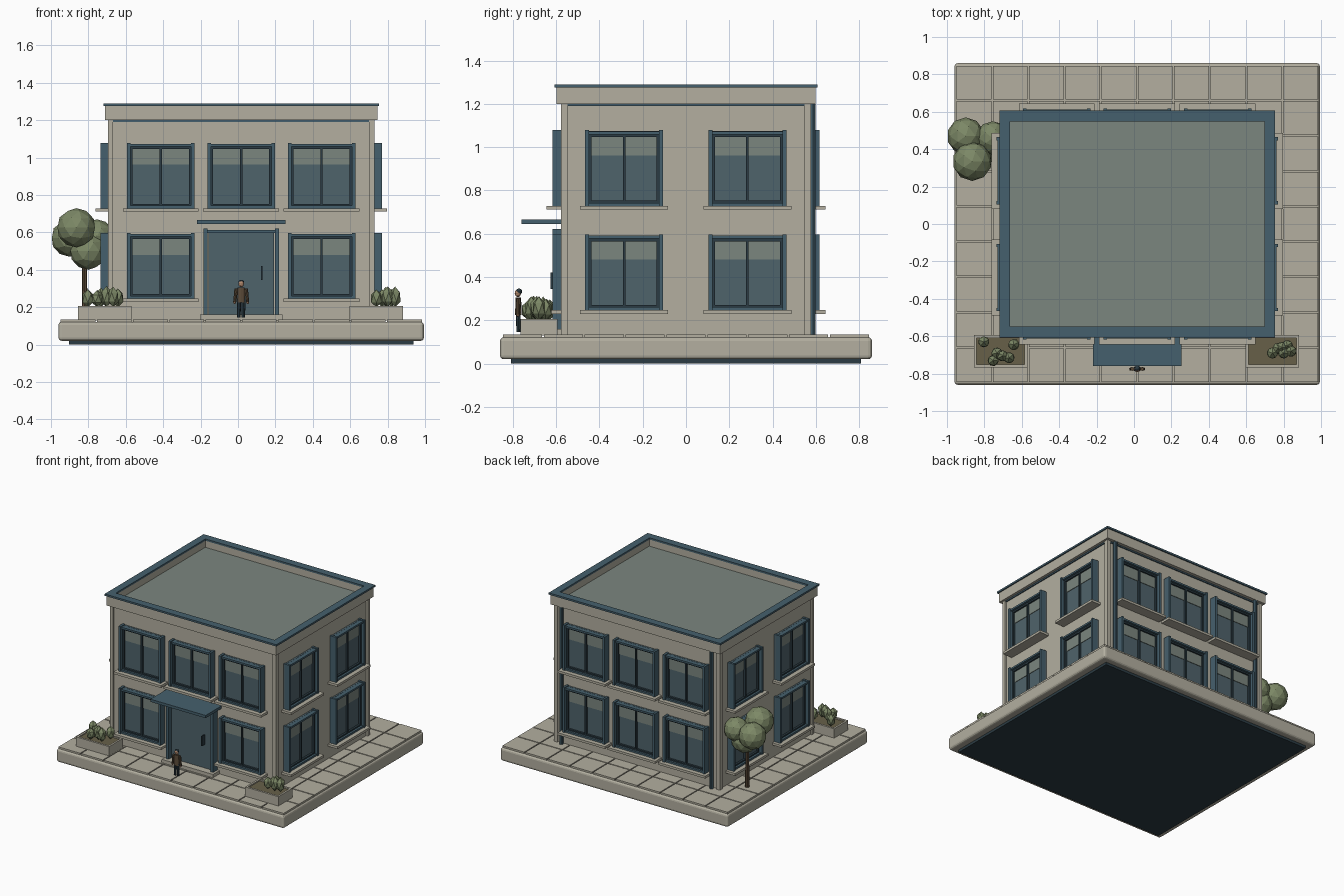
import bpy, bmesh, math, random
from mathutils import Matrix, Vector

cube = bpy.data.objects.get("Cube")
if cube:
    bpy.data.objects.remove(cube, do_unlink=True)

random.seed(4)
CX = 0.017            # centre line of the building
HX, HY = 0.70, 0.565  # half size of the walls


def linear(hexa):
    out = []
    for i in (0, 2, 4):
        c = int(hexa[i:i + 2], 16) / 255
        out.append(c / 12.92 if c <= 0.04045 else ((c + 0.055) / 1.055) ** 2.4)
    return (*out, 1.0)


def material(name, hexa):
    m = bpy.data.materials.new(name)
    m.use_nodes = True
    m.diffuse_color = linear(hexa)
    m.node_tree.nodes["Principled BSDF"].inputs["Base Color"].default_value = linear(hexa)
    return m


STONE = material("stone", "B3AFA0")
BLUE = material("frame_blue", "45606D")
GLASS = material("glass", "4F636B")
PALE = material("pale_grey_green", "7B867F")
DARK = material("dark_base", "2B3B43")
SOIL = material("soil", "676049")
LEAF = material("foliage", "7C8866")
BROWN = material("brown", "5A4A38")
SKIN = material("skin", "B58C70")


def make_object(name, bm, mats, loc=(0, 0, 0)):
    mesh = bpy.data.meshes.new(name)
    bm.to_mesh(mesh)
    bm.free()
    for m in mats:
        mesh.materials.append(m)
    ob = bpy.data.objects.new(name, mesh)
    ob.location = loc
    bpy.context.collection.objects.link(ob)
    return ob


def box(bm, x, y, z, index=0):
    size = Vector((x[1] - x[0], y[1] - y[0], z[1] - z[0], 1))
    mid = Vector((sum(x) / 2, sum(y) / 2, sum(z) / 2))
    geo = bmesh.ops.create_cube(bm, size=1, matrix=Matrix.Translation(mid) @ Matrix.Diagonal(size))
    for f in {f for v in geo["verts"] for f in v.link_faces}:
        f.material_index = index


def ring(bm, outer, inner, z):
    (ox, oy), (ix, iy) = outer, inner
    for s in (-1, 1):
        box(bm, (-ox, ox), sorted((s * iy, s * oy)), z)
        box(bm, sorted((s * ix, s * ox)), (-iy, iy), z)


def block(name, mat, x, y, z, bevel=0, loc=(0, 0, 0)):
    bm = bmesh.new()
    box(bm, x, y, z)
    ob = make_object(name, bm, [mat], loc)
    if bevel:
        mod = ob.modifiers.new("bevel", "BEVEL")
        mod.width, mod.segments = bevel, 3
    return ob


def cylinder(name, mat, r1, r2, z, loc, sides=10):
    bm = bmesh.new()
    bmesh.ops.create_cone(bm, cap_ends=True, segments=sides, radius1=r1, radius2=r2, depth=z[1] - z[0],
                          matrix=Matrix.Translation((0, 0, sum(z) / 2)))
    return make_object(name, bm, [mat], loc)


def blob(name, mat, loc, scale, level=2):
    bm = bmesh.new()
    bmesh.ops.create_icosphere(bm, subdivisions=level, radius=1, matrix=Matrix.Diagonal((*scale, 1)))
    return make_object(name, bm, [mat], loc)


# Ground slab, underside and paving
C = (CX, 0, 0)
block("underside", DARK, (-0.92, 0.92), (-0.81, 0.81), (0, 0.03), loc=C)
block("ground_slab", STONE, (-0.977, 0.977), (-0.86, 0.86), (0.02, 0.122), 0.018, C)
bm = bmesh.new()
COLS, ROWS, GAP = 10, 9, 0.004
PX, PY = 1.94 / COLS, 1.70 / ROWS
for i in range(COLS):
    for j in range(ROWS):
        x, y = -0.97 + i * PX, -0.85 + j * PY
        box(bm, (x + GAP, x + PX - GAP), (y + GAP, y + PY - GAP), (0.11, 0.134))
make_object("paving_stones", bm, [STONE], C)

# Walls with corner posts
block("walls", STONE, (-HX, HX), (-HY, HY), (0.12, 1.21), loc=C)
bm = bmesh.new()
for sx in (-1, 1):
    for sy in (-1, 1):
        box(bm, sorted((sx * 0.684, sx * 0.713)), sorted((sy * 0.548, sy * 0.577)), (0.13, 1.205))
make_object("corner_posts", bm, [STONE], C)
block("wall_trim", BLUE, (-0.708, 0.708), (-0.573, 0.573), (1.19, 1.203), loc=C)

# Parapet, blue coping and sunken roof
bm = bmesh.new()
ring(bm, (0.728, 0.598), (0.686, 0.554), (1.2, 1.28))
make_object("parapet", bm, [STONE], C)
bm = bmesh.new()
ring(bm, (0.737, 0.607), (0.681, 0.549), (1.276, 1.29))
make_object("coping", bm, [BLUE], C)
block("roof", PALE, (-0.7, 0.7), (-0.56, 0.56), (1.2, 1.222), loc=C)

# One window: outward is -y, origin at the bottom centre on the wall
W, H = 0.18, 0.35
bm = bmesh.new()
box(bm, (-W, W), (-0.014, 0.01), (0, H - 0.005), 1)
for s in (-1, 1):
    box(bm, sorted((s * (W - 0.018), s * W)), (-0.053, 0), (0, H), 0)
    box(bm, sorted((s * (W - 0.03), s * (W - 0.018))), (-0.03, 0), (0.01, H - 0.02), 3)
    # Raised blind on each pane
    box(bm, sorted((s * 0.006, s * (W - 0.03))), (-0.018, -0.01), (0.233, H - 0.03), 2)
box(bm, (-W + 0.018, W - 0.018), (-0.046, 0), (H - 0.02, H - 0.006), 0)
box(bm, (-W + 0.018, W - 0.018), (-0.046, 0), (0, 0.014), 0)
box(bm, (-W + 0.018, W - 0.018), (-0.03, 0), (H - 0.032, H - 0.02), 3)
box(bm, (-W + 0.018, W - 0.018), (-0.03, 0), (0.014, 0.024), 3)
box(bm, (-0.006, 0.006), (-0.03, 0), (0.014, H - 0.02), 3)
box(bm, (-0.203, 0.203), (-0.08, 0), (-0.018, 0.0), 4)
window = make_object("window", bm, [BLUE, GLASS, PALE, DARK, STONE])
window_mesh = window.data
bpy.data.objects.remove(window)


def place_window(name, x, y, z, angle):
    ob = bpy.data.objects.new(name, window_mesh)
    ob.location, ob.rotation_euler = (CX + x, y, z), (0, 0, angle)
    bpy.context.collection.objects.link(ob)


for floor, z in (("lower", 0.247), ("upper", 0.729)):
    for x in (-0.43, 0, 0.43):
        if x or floor == "upper":
            place_window(f"front_{floor}_window", x, -HY, z, 0)
        place_window(f"back_{floor}_window", x, HY, z, math.pi)
    for y in (-0.286, 0.284):
        place_window(f"left_{floor}_window", HX, y, z, math.pi / 2)
        place_window(f"right_{floor}_window", -HX, y, z, -math.pi / 2)

# Entrance: door, jambs, handle, step and canopy
block("door", GLASS, (-0.175, 0.175), (-0.59, -0.55), (0.15, 0.6), loc=C)
bm = bmesh.new()
for s in (-1, 1):
    box(bm, sorted((s * 0.18, s * 0.202)), (-0.618, -0.55), (0.15, 0.622))
box(bm, (-0.18, 0.18), (-0.605, -0.55), (0.598, 0.612))
make_object("door_frame", bm, [BLUE], C)
block("door_handle", DARK, (0.106, 0.114), (-0.627, -0.59), (0.345, 0.42), loc=C)
block("door_step", STONE, (-0.22, 0.22), (-0.645, -0.55), (0.13, 0.16), loc=C)
block("canopy", BLUE, (-0.237, 0.237), (-0.76, -0.56), (0.645, 0.666), loc=C)

# Drainpipes on the back corners
for s in (-1, 1):
    cylinder("drainpipe", BLUE, 0.015, 0.015, (0.13, 1.2), (CX + s * 0.645, HY + 0.018, 0))

# Planters with pointed shrubs
shrubs = {-0.713: [(-0.09, 0.05), (0.07, 0.035), (-0.04, -0.05), (0.01, -0.025), (0.045, -0.035), (-0.02, -0.01)],
          0.74: [(0.0, -0.01), (0.03, 0.015), (0.06, -0.01), (0.1, 0.0), (0.08, 0.03), (0.05, 0.02)]}
for x, spots in shrubs.items():
    loc = (x, -0.68, 0)
    bm = bmesh.new()
    ring(bm, (0.143, 0.086), (0.128, 0.07), (0.13, 0.206))
    make_object("planter", bm, [STONE], loc)
    block("planter_soil", SOIL, (-0.13, 0.13), (-0.072, 0.072), (0.13, 0.197), loc=loc)
    for dx, dy in spots:
        h = random.uniform(0.045, 0.058)
        shrub = blob("shrub", LEAF, (x + dx, -0.68 + dy, 0.2 + h), (0.033, 0.033, h), 1)
        shrub.rotation_euler.z = random.uniform(0, 3)

# Tree
cylinder("tree_trunk", BROWN, 0.016, 0.012, (0.13, 0.48), (-0.82, 0.42, 0), 8)
for x, y, z, r in ((-0.90, 0.47, 0.57, 0.1), (-0.865, 0.335, 0.625, 0.105),
                   (-0.80, 0.42, 0.5, 0.1), (-0.755, 0.46, 0.58, 0.09)):
    blob("tree_crown", LEAF, (x, y, z), (r, r, r))

# Visitor in front of the door
P = (CX, -0.775, 0)
for s in (-1, 1):
    cylinder("visitor_leg", DARK, 0.009, 0.011, (0.145, 0.24), (CX + s * 0.012, -0.775, 0), 8)
    arm = cylinder("visitor_arm", BROWN, 0.008, 0.01, (-0.075, 0), (CX + s * 0.026, -0.775, 0.3), 8)
    arm.rotation_euler.y = -s * 0.12
    blob("visitor_hand", SKIN, (CX + s * 0.035, -0.777, 0.224), (0.008,) * 3, 1)
cylinder("visitor_coat", BROWN, 0.023, 0.02, (0.225, 0.305), P).scale.y = 0.65
blob("visitor_head", SKIN, (CX, -0.777, 0.325), (0.015, 0.015, 0.018))
blob("visitor_hair", DARK, (CX, -0.772, 0.333), (0.016, 0.015, 0.014))
